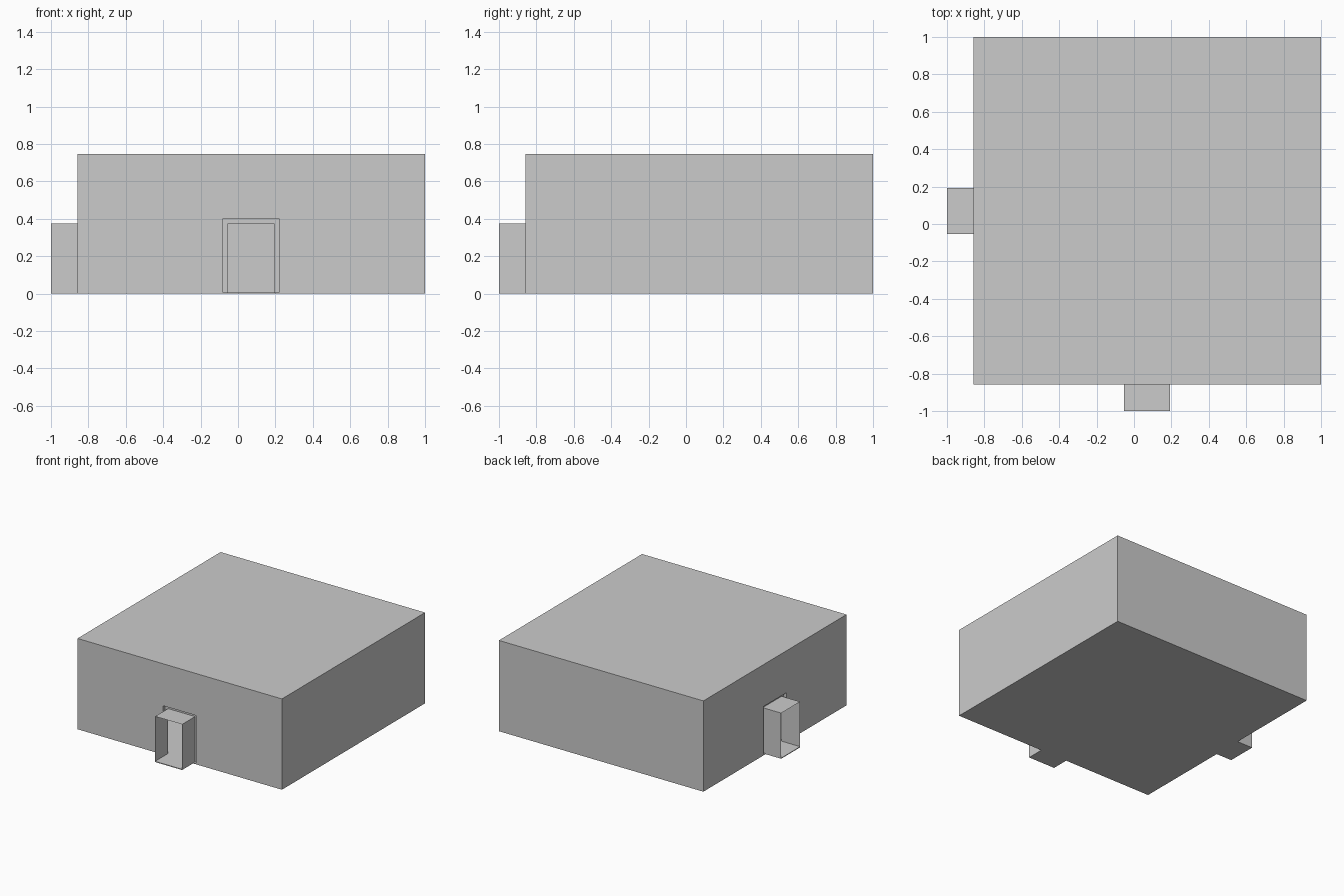
import bpy, bmesh

if "Cube" in bpy.data.objects:
    bpy.data.objects.remove(bpy.data.objects["Cube"])

EDGE = -0.858          # outer face of the two door walls
FAR = 1.0              # outer face of the two plain walls
TOP = 0.746
T = 0.026              # wall thickness
SLAB = 0.006           # floor thickness
A, B, H = -0.053, 0.192, 0.375   # entrance tunnel opening


def swap(p):
    return (p[1], p[0], p[2])


def make(name, faces, extrude=0, outward=True):
    bm = bmesh.new()
    for f in faces:
        bm.faces.new([bm.verts.new(p) for p in f])
    bmesh.ops.remove_doubles(bm, verts=bm.verts, dist=1e-5)
    if extrude:
        ext = bmesh.ops.extrude_face_region(bm, geom=bm.faces[:], use_keep_orig=True)
        moved = [g for g in ext["geom"] if isinstance(g, bmesh.types.BMVert)]
        bmesh.ops.translate(bm, verts=moved, vec=(0, 0, extrude))
    bmesh.ops.recalc_face_normals(bm, faces=bm.faces)
    me = bpy.data.meshes.new(name)
    bm.to_mesh(me)
    bm.free()
    ob = bpy.data.objects.new(name, me)
    bpy.context.collection.objects.link(ob)
    return ob


def shell(name, lo, hi, top, a, b, h, z=SLAB):
    """Open-bottomed box with a doorway in the front and left walls."""
    door = [(lo, lo, z), (a, lo, z), (a, lo, h), (b, lo, h), (b, lo, z),
            (hi, lo, z), (hi, lo, top), (lo, lo, top)]
    plain = [(lo, hi, z), (hi, hi, z), (hi, hi, top), (lo, hi, top)]
    roof = [(lo, lo, top), (hi, lo, top), (hi, hi, top), (lo, hi, top)]
    return make(name, [door, [swap(p) for p in door],
                       plain, [swap(p) for p in plain], roof])


def arch(y0, y1, a, b, h, z=SLAB):
    """Two sides and a top running from y0 to y1."""
    pts = [(a, z), (a, h), (b, h), (b, z)]
    return [[(p[0], y0, p[1]), (q[0], y0, q[1]), (q[0], y1, q[1]), (p[0], y1, p[1])]
            for p, q in zip(pts, pts[1:])]


# Outer and inner wall surfaces
shell("outer_walls", EDGE, FAR, TOP, A - T, B + T, H + T)
shell("inner_walls", EDGE + T, FAR - T, TOP - T, A, B, H)

# Door reveals and projecting entrance tunnels, front and left
for side in ("front", "left"):
    for part, faces in (("door_reveal", arch(EDGE, EDGE + T, A - T, B + T, H + T)),
                        ("entrance_tunnel", arch(-1, EDGE + T, A, B, H))):
        if side == "left":
            faces = [[swap(p) for p in f] for f in faces]
        make(f"{side}_{part}", faces)

# Floor slab following the footprint, including both tunnels
half = [(EDGE, EDGE, 0), (A, EDGE, 0), (A, -1, 0), (B, -1, 0), (B, EDGE, 0), (FAR, EDGE, 0)]
outline = half + [(FAR, FAR, 0)] + [swap(p) for p in reversed(half[1:])]
make("floor", [outline], extrude=SLAB)
